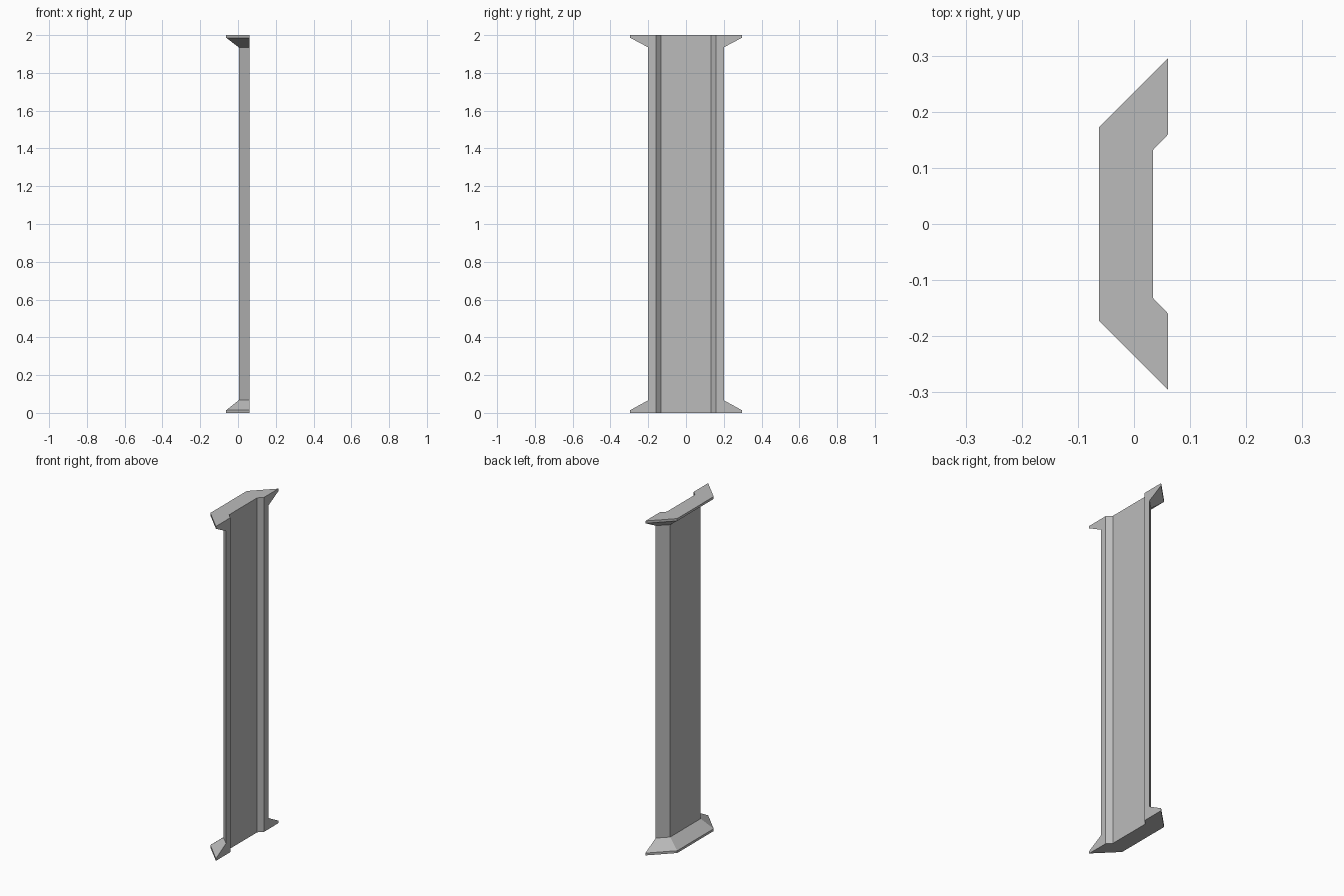
import bpy
import bmesh

cube = bpy.data.objects.get("Cube")
if cube:
    bpy.data.objects.remove(cube, do_unlink=True)

# Plain grey finish
grey = bpy.data.materials.new("grey")
grey.use_nodes = True
colour = (0.5, 0.5, 0.5, 1)
grey.diffuse_color = colour
grey.node_tree.nodes["Principled BSDF"].inputs["Base Color"].default_value = colour

# Plan sections: the channel inside stays straight, the outside flares
BACK = 0.061
INNER = [(BACK, 0.16), (0.034, 0.132)]
SHAFT = [(0.004, 0.144), (BACK, 0.2)]
FLARE = [(-0.0625, 0.172), (BACK, 0.296)]


def section(outer):
    half = INNER + [(x, y) for x, y in reversed(outer)][::-1]
    inner, outside = half[:2], half[2:]
    side = [outside[0], outside[1], inner[0], inner[1]]
    return side + [(x, -y) for x, y in reversed(side)]


# Shaft with flared cap and base, lofted through the sections
levels = [(0, FLARE), (0.014, FLARE), (0.067, SHAFT),
          (1.935, SHAFT), (1.986, FLARE), (2, FLARE)]
bm = bmesh.new()
rings = [[bm.verts.new((x, y, z)) for x, y in section(outer)]
         for z, outer in levels]
for low, high in zip(rings, rings[1:]):
    for i in range(len(low)):
        j = (i + 1) % len(low)
        bm.faces.new((low[i], low[j], high[j], high[i]))
bm.faces.new(rings[0])
bm.faces.new(rings[-1])

# Merge the flat channel walls and tidy the normals
bmesh.ops.dissolve_limit(bm, angle_limit=0.01, verts=bm.verts, edges=bm.edges)
bmesh.ops.recalc_face_normals(bm, faces=bm.faces)

mesh = bpy.data.meshes.new("flared_column")
bm.to_mesh(mesh)
bm.free()
mesh.materials.append(grey)
column = bpy.data.objects.new("flared_column", mesh)
bpy.context.collection.objects.link(column)
